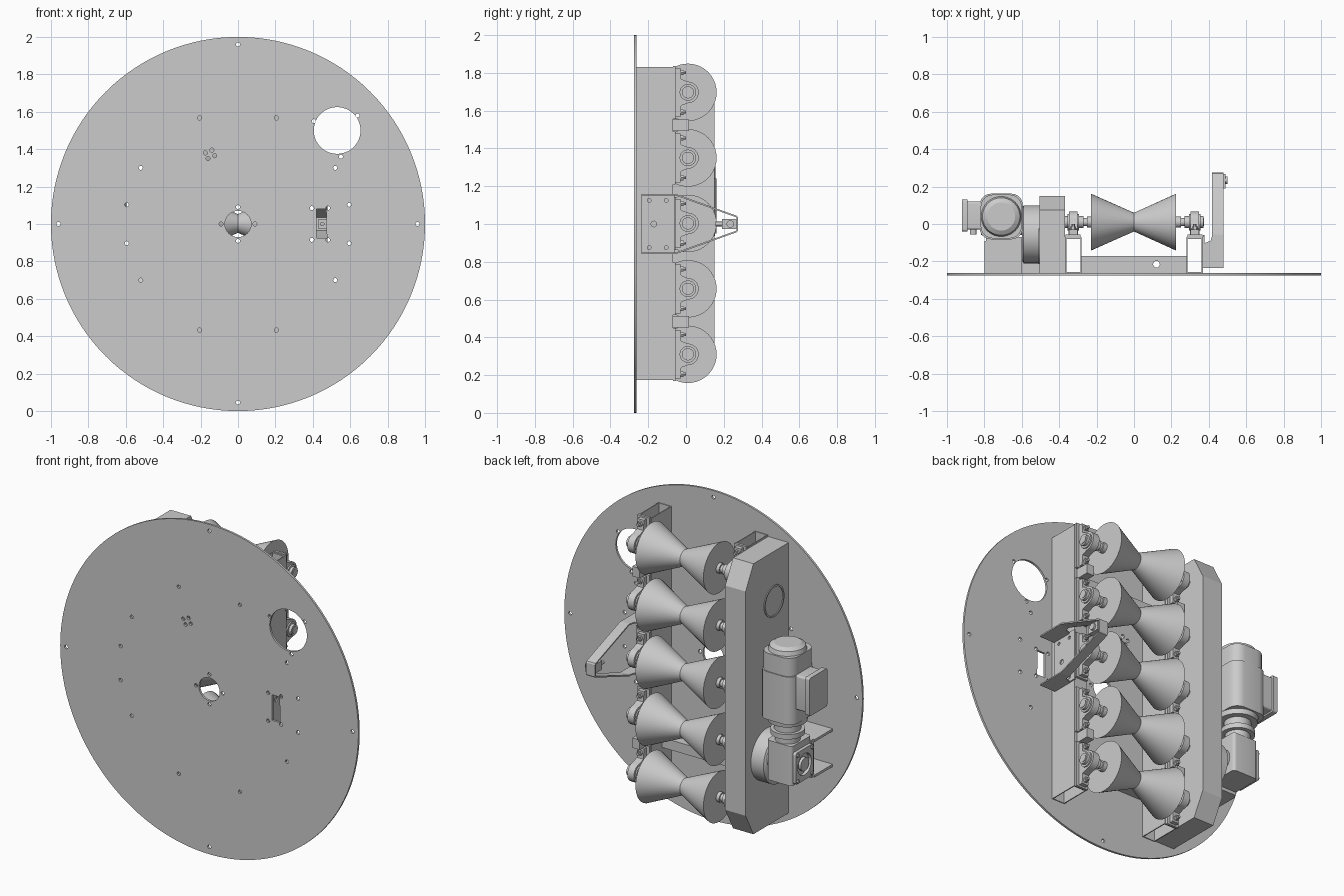
import bpy, bmesh, math
from mathutils import Matrix

if "Cube" in bpy.data.objects:
    bpy.data.objects.remove(bpy.data.objects["Cube"])

# profile plane (u, v) and extrusion direction w for each axis
AX = {'x': ((0, 1, 0), (0, 0, 1), (1, 0, 0)),
      'y': ((1, 0, 0), (0, 0, 1), (0, 1, 0)),
      'z': ((1, 0, 0), (0, 1, 0), (0, 0, 1))}


def frame(axis):
    return Matrix(AX[axis]).transposed().to_4x4()


def add(name, bm):
    bmesh.ops.recalc_face_normals(bm, faces=bm.faces)
    me = bpy.data.meshes.new(name)
    bm.to_mesh(me)
    bm.free()
    ob = bpy.data.objects.new(name, me)
    bpy.context.collection.objects.link(ob)
    return ob


def circ(u, v, r, n=12, a0=0, a1=2 * math.pi):
    full = abs(a1 - a0) > 6.28
    return [(u + r * math.cos(a0 + (a1 - a0) * i / (n if full else n - 1)),
             v + r * math.sin(a0 + (a1 - a0) * i / (n if full else n - 1))) for i in range(n)]


def rect(u0, u1, v0, v1):
    return [(u0, v0), (u1, v0), (u1, v1), (u0, v1)]


def rrect(u, v, hu, hv, r):
    pts = []
    for k, (su, sv) in enumerate(((1, 1), (-1, 1), (-1, -1), (1, -1))):
        a = k * math.pi / 2
        pts += circ(u + su * (hu - r), v + sv * (hv - r), r, 6, a, a + math.pi / 2)
    return pts


def plate(name, outlines, axis, lo, hi):
    """Extrude outlines (inner ones become holes) along an axis."""
    cu = bpy.data.curves.new(name, 'CURVE')
    cu.dimensions, cu.fill_mode, cu.extrude = '2D', 'BOTH', (hi - lo) / 2
    for pts in outlines:
        s = cu.splines.new('POLY')
        s.points.add(len(pts) - 1)
        for p, (u, v) in zip(s.points, pts):
            p.co = (u, v, 0, 1)
        s.use_cyclic_u = True
    tmp = bpy.data.objects.new(name, cu)
    bpy.context.collection.objects.link(tmp)
    dg = bpy.context.evaluated_depsgraph_get()
    me = bpy.data.meshes.new_from_object(tmp.evaluated_get(dg))
    bpy.data.objects.remove(tmp)
    bpy.data.curves.remove(cu)
    bm = bmesh.new()
    bm.from_mesh(me)
    bpy.data.meshes.remove(me)
    bmesh.ops.remove_doubles(bm, verts=bm.verts, dist=1e-5)
    bmesh.ops.transform(bm, matrix=frame(axis) @ Matrix.Translation((0, 0, (lo + hi) / 2)), verts=bm.verts)
    return add(name, bm)


def box(name, x0, x1, y0, y1, z0, z1):
    return plate(name, [rect(x0, x1, y0, y1)], 'z', z0, z1)


def lathe(name, axis, u, v, prof, n=32):
    """Turn a (position, radius) profile around an axis through (u, v)."""
    bm = bmesh.new()
    rings = [[bm.verts.new((*p, t)) for p in circ(u, v, r, n)] for t, r in prof]
    for a, b in zip(rings, rings[1:]):
        for i in range(n):
            j = (i + 1) % n
            bm.faces.new((a[i], a[j], b[j], b[i]))
    bm.faces.new(rings[0])
    bm.faces.new(rings[-1])
    bmesh.ops.transform(bm, matrix=frame(axis), verts=bm.verts)
    return add(name, bm)


# round base disc with all its openings
holes = [circ(0, 1, .07, 40), circ(.53, 1.5, .125, 48), rect(.42, .475, .925, 1.08)]
small = [(0, 1.96), (0, .045), (0, 1.09), (0, .91), (.405, 1.55), (.64, 1.58), (.55, 1.36),
         (-.175, 1.38), (-.14, 1.395), (-.16, 1.35), (-.125, 1.365)]
for s in (-1, 1):
    small += [(s * .96, 1), (s * .09, 1)]
    for k in (-1, 1):
        small += [(s * .52, 1 + k * .3), (s * .205, 1 + k * .567), (s * .595, 1 + k * .103),
                  (.438 + s * .043, 1 + k * .085)]
holes += [circ(u, v, .011) for u, v in small]
plate('base_disc', [circ(0, 1, 1, 128)] + holes, 'y', -.275, -.262)

# two hollow rails, open at both ends
for side, c in (('left', -.324), ('right', .324)):
    plate('rail_' + side, [rect(c - .044, c + .044, -.263, -.07),
                           rect(c - .038, c + .038, -.257, -.08)], 'z', .175, 1.83)
# cross members between the rails
for k in (-1, 1):
    zc = 1 + k * .567
    plate('cross_member', [rect(-.28, .28, -.263, -.17), circ(.12, -.215, .018, 16)],
          'z', zc - .03, zc + .03)

# five waisted rollers with shafts and bearings
for zc in (.31, .657, 1.003, 1.35, 1.697):
    lathe('roller', 'x', .01, zc, [(-.23, .152), (0, .05), (.225, .152)], 40)
    lathe('roller_shaft', 'x', .01, zc, [(-.4, .022), (.375, .022)], 20)
    for s in (-1, 1):
        half = [(-.07, .13), (-.03, .13), (-.025, .07), (.01, .057)]
        top = circ(.01, 0, .057, 13, math.pi / 2, -math.pi / 2)
        out = [(y, zc + z) for y, z in half] + [(y, zc + z) for y, z in top[1:-1]]
        out += [(y, zc - z) for y, z in reversed(half)]
        plate('bearing_block', [out], 'x', s * .325 - .022, s * .325 + .022)
        lathe('bearing_collar', 'x', .01, zc,
              [(s * .27, .032), (s * .295, .032), (s * .295, .044), (s * .355, .044),
               (s * .355, .032), (s * .372, .032)], 24)
        lathe('shaft_hub', 'x', .01, zc, [(s * .225, .03), (s * .25, .03)], 24)
        box('bearing_pad', s * .325 - .04, s * .325 + .04, -.07, -.055, zc - .14, zc + .14)
        for k in (-1, 1):
            lathe('bearing_bolt', 'y', s * .325, zc + k * .105,
                  [(-.03, .016), (-.014, .016), (-.014, .009), (0, .009)], 6)
for s in (-1, 1):
    for zc in (.483, 1.523):
        box('rail_stop', s * .325 - .025, s * .325 + .025, -.07, .015, zc - .03, zc + .03)

# chamfered drive housing with a round cover
plate('drive_housing', [[(-.262, .18), (.075, .18), (.15, .32), (.15, 1.68),
                         (.075, 1.82), (-.262, 1.82)]], 'x', -.505, -.368)
plate('housing_cover_rim', [circ(-.12, 1.52, .095, 40), circ(-.12, 1.52, .085, 40)], 'x', -.51, -.5)

# gear unit
lathe('gear_drum', 'x', -.055, .62, [(-.6, .14), (-.59, .155), (-.5, .155)], 48)
plate('gearbox', [rrect(-.705, .02, .085, .095, .02)], 'z', .56, .8)
plate('gearbox_face', [rrect(.02, .665, .085, .095, .015), circ(.02, .665, .065, 32)], 'x', -.81, -.79)
lathe('gearbox_bore', 'x', .02, .665, [(-.812, .04), (-.795, .04)], 24)
lathe('gearbox_output', 'x', .01, .657, [(-.64, .07), (-.59, .07)], 32)
for k in (-1, 1):
    for m in (-1, 1):
        lathe('gearbox_bolt', 'x', .02 + k * .068, .665 + m * .078, [(-.818, .011), (-.805, .011)], 6)

# vertical motor
mx, my = -.71, .04
lathe('motor_neck', 'z', mx, my, [(.78, .07), (.84, .07), (.84, .095), (.87, .095), (.87, .075),
                                  (.92, .075), (.92, .11), (.96, .115)], 40)
plate('motor_body', [rrect(mx, my, .115, .122, .06)], 'z', .95, 1.24)
plate('motor_fan_cover', [rrect(mx, my, .11, .117, .065)], 'z', 1.24, 1.35)
lathe('motor_cap', 'z', mx, my, [(1.34, .11), (1.375, .1), (1.39, .075)], 40)
plate('terminal_box', [rrect(.045, 1.14, .075, .105, .012)], 'x', -.895, -.82)
plate('terminal_lid', [rrect(.045, 1.14, .085, .115, .012)], 'x', -.92, -.89)
for z in (1.09, 1.15):
    lathe('cable_gland', 'y', -.86, z, [(-.055, .018), (-.02, .018)], 12)

# motor support bracket
box('motor_shelf_upper', -.8, -.6, -.265, -.09, .755, .77)
box('motor_shelf_lower', -.8, -.5, -.265, -.09, .54, .555)
box('motor_mount_plate', -.79, -.6, -.1, -.07, .54, .77)

# bent arm bracket on the right rail
side_holes = [circ(-.15 + a * .045, 1 + b * .125, .01) for a in (-1, 1) for b in (-1, 1)]
plate('arm_side_plate', [rect(-.235, -.06, .845, 1.16), circ(-.17, 1, .015, 16)] + side_holes,
      'x', .368, .376)
for k in (-1, 1):
    z0, z1 = sorted((1 + k * .15, 1 + k * .158))
    plate('arm_foot', [[(.37, -.235), (.478, -.235), (.478, -.06), (.418, -.06),
                        (.41, -.09), (.37, -.105)]], 'z', z0, z1)
    strip = [(-.07, .158), (-.05, .158), (.27, .043), (.275, .035), (.275, 0),
             (.267, 0), (.267, .035), (-.052, .15), (-.07, .15)]
    plate('arm_strip', [[(y, 1 + k * z) for y, z in strip]], 'x', .418, .478)
box('arm_sensor_block', .43, .488, .19, .268, .973, 1.027)
lathe('arm_sensor_knob', 'x', .235, 1, [(.485, .02), (.5, .02)], 20)
lathe('arm_sensor_tip', 'y', .45, 1, [(.155, .012), (.195, .012)], 16)

# smooth the round parts, keep edges sharp
for ob in bpy.context.scene.objects:
    ob.select_set(True)
    bpy.context.view_layer.objects.active = ob
bpy.ops.object.shade_smooth_by_angle(angle=math.radians(25))
